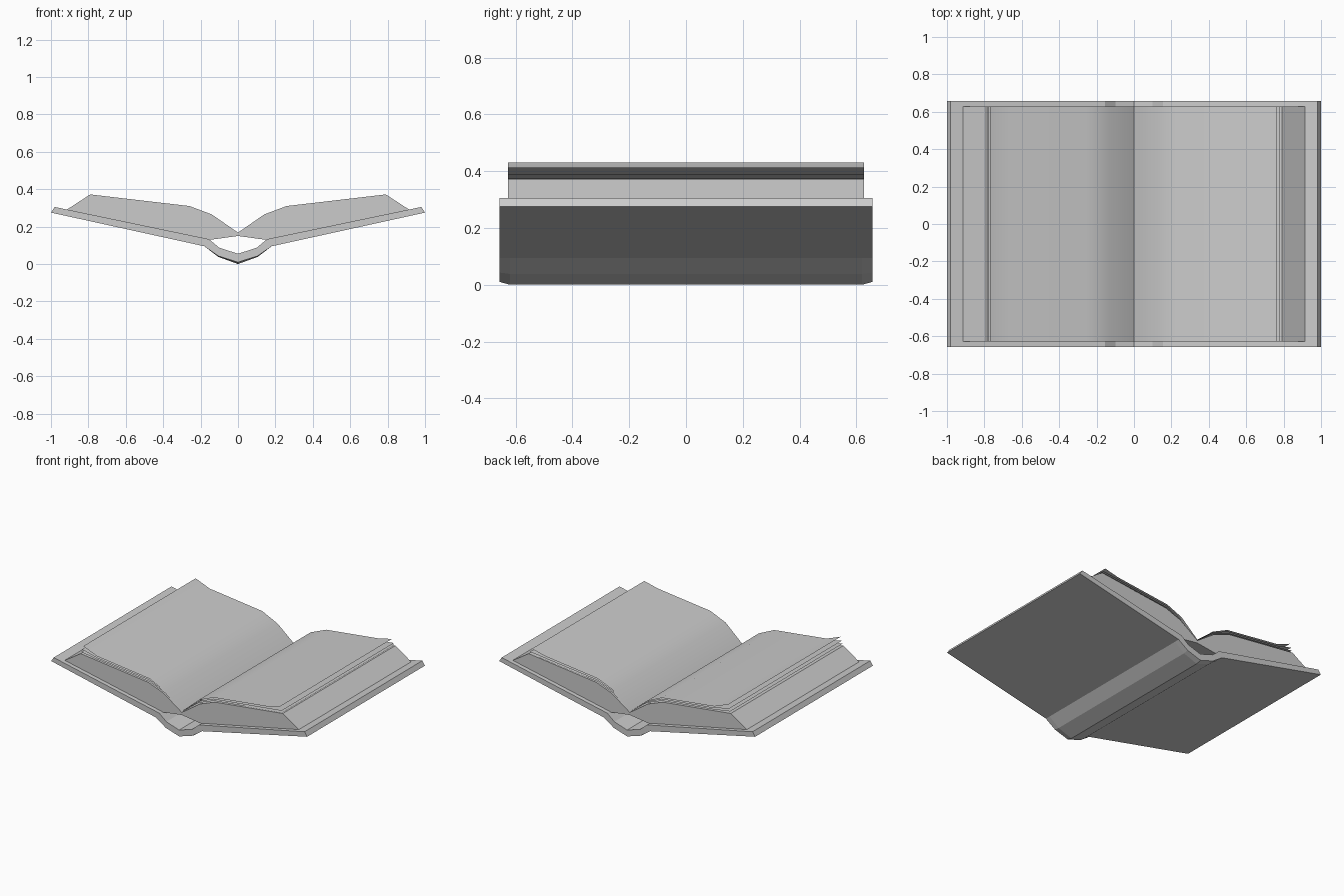
import bpy, bmesh, math

if "Cube" in bpy.data.objects:
    bpy.data.objects.remove(bpy.data.objects["Cube"])


def loft(name, rings, closed=True, smooth=False):
    """Join matching cross-sections [(y, [(x, z), ...]), ...]; cap when closed."""
    bm = bmesh.new()
    vs = [[bm.verts.new((x, y, z)) for x, z in pts] for y, pts in rings]
    n = len(vs[0])
    for a, b in zip(vs, vs[1:]):
        for i in range(n if closed else n - 1):
            j = (i + 1) % n
            bm.faces.new((a[i], a[j], b[j], b[i]))
    if closed:
        bm.faces.new(vs[0])
        bm.faces.new(vs[-1][::-1])
        bmesh.ops.recalc_face_normals(bm, faces=bm.faces[:])
    else:
        bm.normal_update()
        for f in bm.faces:
            if f.normal.z < 0:
                f.normal_flip()
    me = bpy.data.meshes.new(name)
    bm.to_mesh(me)
    bm.free()
    ob = bpy.data.objects.new(name, me)
    bpy.context.collection.objects.link(ob)
    if smooth:
        bpy.ops.object.select_all(action='DESELECT')
        ob.select_set(True)
        bpy.context.view_layer.objects.active = ob
        bpy.ops.object.shade_smooth_by_angle(angle=math.radians(32))
    return ob


def mirrored(half):
    """Half profile starting on x = 0, mirrored into a full left-to-right line."""
    return [(-x, z) for x, z in half[:0:-1]] + half


# Cover: two boards and an angular spine that bulges slightly along its middle
def cover_profile(drop):
    outer = mirrored([(0, 0.01 - drop), (0.105, 0.043 - drop * 0.5), (0.18, 0.095), (1, 0.275)])
    inner = mirrored([(0, 0.055), (0.1, 0.087), (0.155, 0.133), (0.98, 0.305)])
    return outer + inner[::-1]


loft("cover", [(-0.657, cover_profile(0)), (-0.62, cover_profile(0.01)),
               (0.62, cover_profile(0.01)), (0.657, cover_profile(0))])

# Page block: sloped fore edges, curved tops dipping into the gutter
block_top = mirrored([(0, 0.168), (0.14, 0.265), (0.26, 0.31), (0.79, 0.372), (0.915, 0.291)])
block_bottom = mirrored([(0, 0.15), (0.145, 0.13)])
block = block_top + block_bottom[::-1]
loft("page_block", [(-0.627, block), (0.627, block)], smooth=True)

# Loose sheets fanning up from each side, tips curling upward
fans = {
    "left": (-1, [(0.250, 0.317, 0.365, 0.385, 0.785), (0.265, 0.328, 0.375, 0.405, 0.78),
                  (0.278, 0.338, 0.387, 0.43, 0.77)]),
    "right": (1, [(0.270, 0.317, 0.362, 0.376, 0.785), (0.280, 0.328, 0.374, 0.388, 0.78),
                  (0.290, 0.340, 0.388, 0.413, 0.765)]),
}
for side, (s, sheets) in fans.items():
    for k, (z1, z2, z3, z4, tip) in enumerate(sheets):
        z1 = max(z1, 0.27 + 0.006 * k)
        line = [(0, 0.17 + 0.002 * k), (s * 0.13, z1), (s * 0.25, z2), (s * 0.66, z3), (s * tip, z4)]
        loft(f"{side}_loose_page_{k + 1}", [(-0.627, line), (0.627, line)], closed=False, smooth=True)
